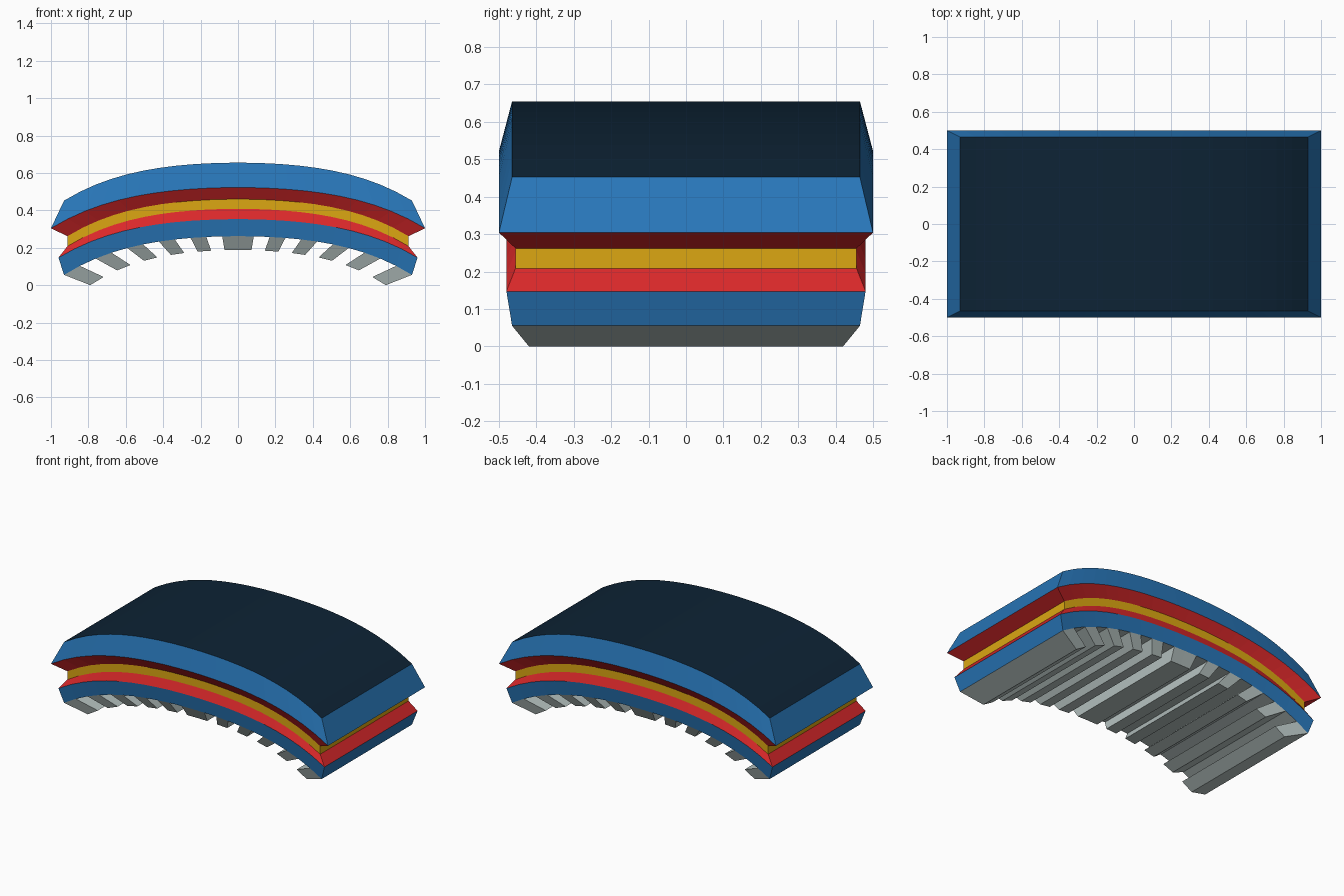
import bpy, bmesh

if "Cube" in bpy.data.objects:
    bpy.data.objects.remove(bpy.data.objects["Cube"])

SEG = 22  # columns along the arch


def material(name, r, g, b):
    def lin(c):
        c /= 255
        return c / 12.92 if c < 0.04045 else ((c + 0.055) / 1.055) ** 2.4
    m = bpy.data.materials.new(name)
    m.diffuse_color = (lin(r), lin(g), lin(b), 1)
    m.use_nodes = True
    m.node_tree.nodes["Principled BSDF"].inputs["Base Color"].default_value = m.diffuse_color
    return m


navy = material("navy", 13, 35, 53)
blue = material("blue", 40, 118, 184)
red = material("red", 218, 40, 42)
yellow = material("yellow", 220, 167, 18)
grey = material("pale grey", 184, 197, 195)


def arch(level, i):
    """Point (x, z) of column i on an arched level (half x, half y, mid z, end z)."""
    hx, _, mid, end = level
    t = 2 * i / SEG - 1
    return hx * t, mid - (mid - end) * (0.59 * t ** 2 + 0.41 * t ** 4)


def make_object(name, bm, mats):
    bmesh.ops.recalc_face_normals(bm, faces=bm.faces)
    me = bpy.data.meshes.new(name)
    bm.to_mesh(me)
    bm.free()
    for m in mats:
        me.materials.append(m)
    ob = bpy.data.objects.new(name, me)
    bpy.context.collection.objects.link(ob)
    return ob


# Arched outlines, from the underside to the top: half x, half y, mid z, end z
levels = [
    (0.93, 0.465, 0.262, 0.055),
    (0.96, 0.48, 0.353, 0.147),
    (0.912, 0.456, 0.408, 0.208),
    (0.912, 0.456, 0.46, 0.262),
    (1.0, 0.5, 0.522, 0.304),
    (0.93, 0.465, 0.655, 0.452),
]
band_colours = [1, 2, 3, 2, 1]

# Arched body: stacked bands closed by the top skin and the underside
bm = bmesh.new()
rows = []
for lv in levels:
    pts = [arch(lv, i) for i in range(SEG + 1)]
    rows.append([[bm.verts.new((x, s * lv[1], z)) for x, z in pts] for s in (-1, 1)])
for k, colour in enumerate(band_colours):
    lo, hi = rows[k], rows[k + 1]
    for s in (0, 1):
        for i in range(SEG):
            f = bm.faces.new((lo[s][i], lo[s][i + 1], hi[s][i + 1], hi[s][i]))
            f.material_index = colour
    for i in (0, SEG):
        f = bm.faces.new((lo[0][i], lo[1][i], hi[1][i], hi[0][i]))
        f.material_index = colour
for row, colour in ((rows[-1], 0), (rows[0], 4)):
    for i in range(SEG):
        f = bm.faces.new((row[0][i], row[0][i + 1], row[1][i + 1], row[1][i]))
        f.material_index = colour
make_object("layered_arch", bm, [navy, blue, red, yellow, grey])

# Tapered ribs across the underside
rib_low = (0.79, 0.42, 0.188, 0.0)
spans = [(i, i + 1) for i in range(0, 10, 2)]
spans += [(SEG - b, SEG - a) for a, b in spans] + [(10, 12)]
for n, (a, b) in enumerate(sorted(spans)):
    bm = bmesh.new()
    rings = []
    for lv in (levels[0], rib_low):
        ends = []
        for s in (-1, 1):
            ends.append([bm.verts.new((arch(lv, i)[0], s * lv[1], arch(lv, i)[1]))
                         for i in range(a, b + 1)])
        rings.append(ends[0] + ends[1][::-1])
    top, low = rings
    bm.faces.new(low)
    bm.faces.new(top)
    for i in range(len(low)):
        j = (i + 1) % len(low)
        bm.faces.new((low[i], low[j], top[j], top[i]))
    make_object(f"under_rib_{n + 1}", bm, [grey])
